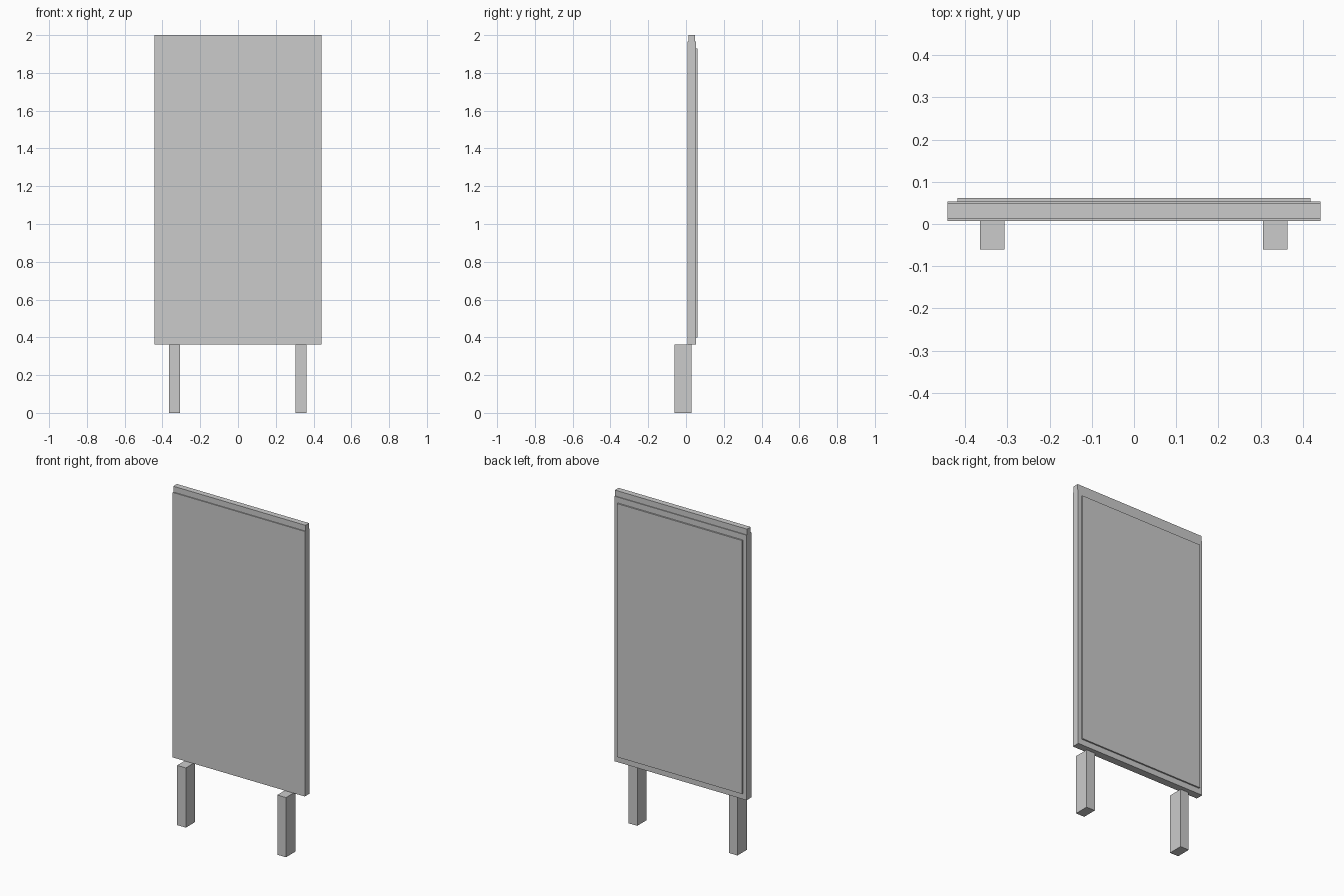
import bpy

if "Cube" in bpy.data.objects:
    bpy.data.objects.remove(bpy.data.objects["Cube"])

grey = bpy.data.materials.new("neutral grey")
grey.diffuse_color = (0.6, 0.6, 0.6, 1)
grey.use_nodes = True
grey.node_tree.nodes["Principled BSDF"].inputs["Base Color"].default_value = grey.diffuse_color


def box(name, x, y, z):
    """Box from (min, max) ranges on each axis."""
    bpy.ops.mesh.primitive_cube_add(
        size=1, location=[(a + b) / 2 for a, b in (x, y, z)])
    ob = bpy.context.object
    ob.name = name
    ob.scale = [b - a for a, b in (x, y, z)]
    bpy.ops.object.transform_apply(location=False, rotation=False, scale=True)
    ob.data.materials.append(grey)
    return ob


# Main board with a narrower rail along the top edge
board = box("board", (-0.442, 0.442), (0.007, 0.053), (0.363, 1.965))
top_rail = box("top_rail", (-0.442, 0.442), (0.013, 0.048), (1.965, 2.0))

# Thin raised panel on the back
back_panel = box("back_panel", (-0.418, 0.418), (0.053, 0.062), (0.398, 1.93))

# Two legs set towards the front
for side, cx in (("left", -0.336), ("right", 0.334)):
    box("leg_" + side, (cx - 0.029, cx + 0.029), (-0.06, 0.03), (0, 0.361))
